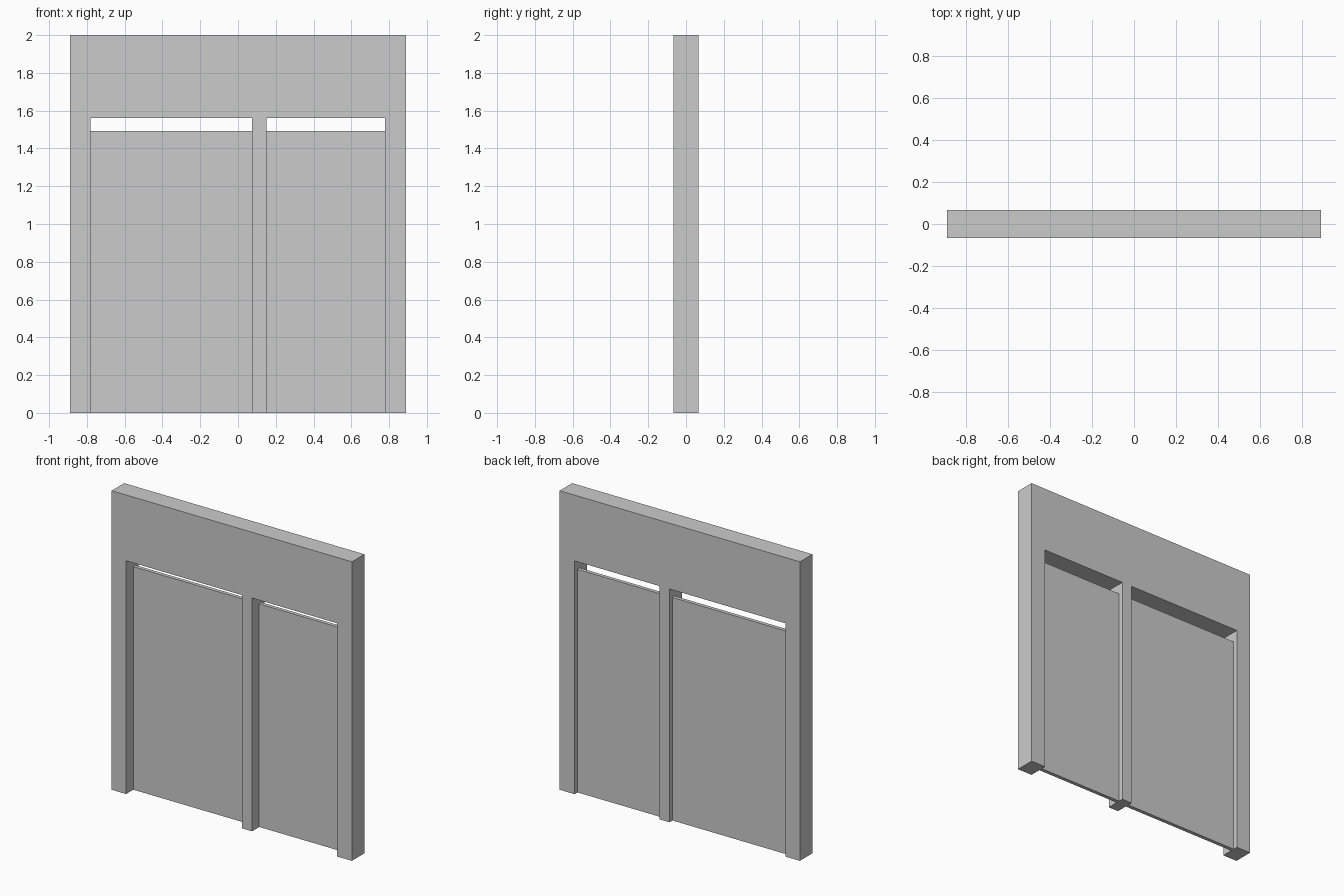
import bpy
import bmesh

if "Cube" in bpy.data.objects:
    bpy.data.objects.remove(bpy.data.objects["Cube"])

W, H, D = 0.889, 2.0, 0.066           # half width, height, half depth
OPEN_TOP, PANEL_TOP = 1.56, 1.492
OPENINGS = {"wide_panel": (-0.782, 0.075), "narrow_panel": (0.15, 0.779)}
PANEL_Y = (0.01, 0.035)


def extrude_profile(name, points, y0, y1):
    """Extrude an x-z outline from y0 to y1."""
    bm = bmesh.new()
    face = bm.faces.new([bm.verts.new((x, y0, z)) for x, z in points])
    result = bmesh.ops.extrude_face_region(bm, geom=[face], use_keep_orig=True)
    for v in result["geom"]:
        if isinstance(v, bmesh.types.BMVert):
            v.co.y = y1
    bmesh.ops.recalc_face_normals(bm, faces=bm.faces)
    mesh = bpy.data.meshes.new(name)
    bm.to_mesh(mesh)
    bm.free()
    obj = bpy.data.objects.new(name, mesh)
    bpy.context.collection.objects.link(obj)
    return obj


# Frame: header, side posts and centre post in one outline
outline = [(W, 0), (W, H), (-W, H), (-W, 0)]
for x0, x1 in OPENINGS.values():
    outline += [(x0, 0), (x0, OPEN_TOP), (x1, OPEN_TOP), (x1, 0)]
extrude_profile("door_frame", outline, -D, D)

# Thin panels set back in the openings, with a gap on top
for name, (x0, x1) in OPENINGS.items():
    rect = [(x0, 0), (x1, 0), (x1, PANEL_TOP), (x0, PANEL_TOP)]
    extrude_profile(name, rect, *PANEL_Y)
